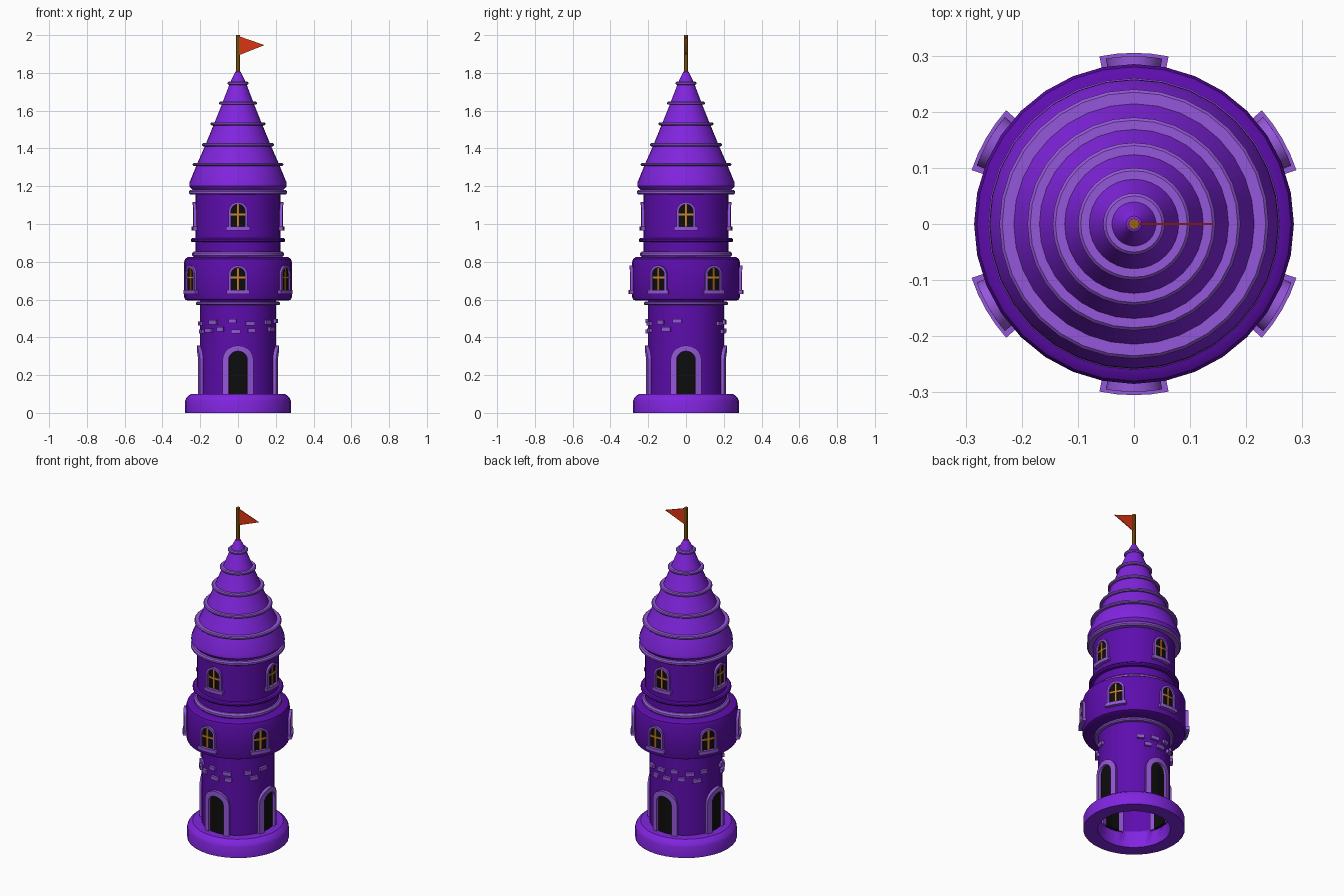
import bpy, bmesh, math
from math import sin, cos, pi, radians

if "Cube" in bpy.data.objects:
    bpy.data.objects.remove(bpy.data.objects["Cube"], do_unlink=True)


def material(name, rgb):
    m = bpy.data.materials.new(name)
    m.use_nodes = True
    m.diffuse_color = (*rgb, 1)
    m.node_tree.nodes["Principled BSDF"].inputs["Base Color"].default_value = (*rgb, 1)
    return m


WALL = material("deep purple", (0.11, 0.004, 0.42))
ROOF = material("bright purple", (0.22, 0.018, 0.74))
TRIM = material("pale purple", (0.30, 0.095, 0.70))
DARK = material("black", (0.004, 0.004, 0.004))
BAR = material("orange", (0.62, 0.23, 0.02))
WOOD = material("brown", (0.32, 0.13, 0.008))
CLOTH = material("red", (0.70, 0.035, 0.006))


def finish(name, bm, mat, angle=35):
    bmesh.ops.remove_doubles(bm, verts=bm.verts, dist=0.00001)
    bmesh.ops.recalc_face_normals(bm, faces=bm.faces)
    me = bpy.data.meshes.new(name)
    bm.to_mesh(me)
    bm.free()
    me.materials.append(mat)
    ob = bpy.data.objects.new(name, me)
    bpy.context.collection.objects.link(ob)
    bpy.ops.object.select_all(action="DESELECT")
    ob.select_set(True)
    bpy.context.view_layer.objects.active = ob
    bpy.ops.object.shade_smooth_by_angle(angle=radians(angle))
    return ob


def lathe(name, profile, mat, closed=False, segs=32):
    """Spin a (radius, height) profile around the tower axis."""
    bm = bmesh.new()
    rings = [[bm.verts.new((r * cos(2 * pi * i / segs), r * sin(2 * pi * i / segs), z))
              for i in range(segs)] for r, z in profile]
    pairs = list(zip(rings, rings[1:])) + ([(rings[-1], rings[0])] if closed else [])
    for a, b in pairs:
        for i in range(segs):
            j = (i + 1) % segs
            bm.faces.new((a[i], a[j], b[j], b[i]))
    return finish(name, bm, mat)


def ring(name, r, z, h, mat=TRIM, depth=0.05):
    """Moulding with a rounded outer edge."""
    c = h * 0.3
    lathe(name, [(r - depth, z - h / 2), (r - c, z - h / 2), (r, z - h / 2 + c),
                 (r, z + h / 2 - c), (r - c, z + h / 2), (r - depth, z + h / 2)], mat, True)


def band(bm, A, B, R, angle, front, back):
    """Solid strip between two (u, z) paths, wrapped on a cylinder of radius R."""
    def place(p, d):
        t = angle + p[0] / R
        return bm.verts.new(((R + d) * cos(t), (R + d) * sin(t), p[1]))
    rows = [[place(a, front), place(b, front), place(b, back), place(a, back)]
            for a, b in zip(A, B)]
    for p, q in zip(rows, rows[1:]):
        for k in range(4):
            bm.faces.new((p[k], p[(k + 1) % 4], q[(k + 1) % 4], q[k]))
    bm.faces.new(rows[0])
    bm.faces.new(rows[-1])


def block(bm, u0, u1, z0, z1, R, angle, front, back=-0.01, cols=4):
    us = [u0 + (u1 - u0) * i / cols for i in range(cols + 1)]
    band(bm, [(u, z0) for u in us], [(u, z1) for u in us], R, angle, front, back)


def arch(half, z0, spring, steps=10):
    """Round-topped opening path from lower right to lower left."""
    curve = [(half * cos(pi * i / steps), spring + half * sin(pi * i / steps))
             for i in range(steps + 1)]
    return [(half, z0)] + curve + [(-half, z0)]


def opening(part, R, angle, z0, spring, half, rim, depth, back):
    inner, outer = arch(half, z0, spring), arch(half + rim, z0, spring)
    bm = bmesh.new()
    band(bm, inner, outer, R, angle, depth, -0.01)
    finish(part + "_frame", bm, TRIM)
    # panel in two halves so that it follows the wall
    bm = bmesh.new()
    n = len(inner) // 2 + 1
    for path in (inner[:n], inner[-n:]):
        band(bm, path, [(0, z) for _, z in path], R, angle, 0.004, back)
    finish(part + "_panel", bm, DARK)


def window(part, R, angle, z):
    opening(part, R, angle, z, z + 0.085, 0.036, 0.012, 0.014, -0.01)
    bm = bmesh.new()
    block(bm, -0.058, 0.058, z - 0.018, z + 0.003, R, angle, 0.02)
    finish(part + "_sill", bm, TRIM)
    bm = bmesh.new()
    block(bm, -0.005, 0.005, z, z + 0.119, R, angle, 0.009, cols=1)
    block(bm, -0.036, 0.036, z + 0.063, z + 0.073, R, angle, 0.009)
    finish(part + "_bars", bm, BAR)


# Base, hollow underneath
lathe("base", [(0.2, 0), (0.28, 0), (0.28, 0.065), (0.272, 0.082), (0.25, 0.1), (0.2, 0.1)],
      ROOF, True)

# Walls
lathe("lower_shaft", [(0.2, 0), (0.2, 0.6)], WALL)
lathe("balcony_drum", [(0.19, 0.595), (0.268, 0.595), (0.28, 0.6), (0.285, 0.612),
                       (0.285, 0.8), (0.28, 0.815), (0.265, 0.825), (0.2, 0.825)], WALL)
lathe("upper_shaft", [(0.226, 0.82), (0.226, 1.19)], WALL)

# Mouldings
ring("shaft_collar", 0.222, 0.58, 0.02)
ring("drum_collar", 0.243, 0.84, 0.03)
ring("upper_band", 0.25, 0.915, 0.02, WALL)
ring("eave_collar", 0.26, 1.167, 0.024)

# Roof with stepped rings
lathe("roof", [(0.2, 1.18), (0.24, 1.18), (0.258, 1.2), (0.257, 1.22), (0.218, 1.315),
               (0.172, 1.42), (0.127, 1.53), (0.083, 1.64), (0.043, 1.745),
               (0.03, 1.775), (0.014, 1.805), (0.0, 1.812)], ROOF)
for i, (r, z) in enumerate([(0.24, 1.315), (0.19, 1.42), (0.145, 1.53),
                            (0.1, 1.64), (0.055, 1.745)]):
    ring(f"roof_ring_{i + 1}", r, z, 0.017, depth=0.035)

# Doors and windows
for i in range(4):
    a = -pi / 2 + i * pi / 2
    opening(f"door_{i + 1}", 0.2, a, 0.09, 0.28, 0.047, 0.03, 0.018, -0.015)
    window(f"upper_window_{i + 1}", 0.226, a, 0.983)
for i in range(6):
    window(f"drum_window_{i + 1}", 0.285, -pi / 2 + i * pi / 3, 0.648)

# Raised bricks, front and back groups in two staggered rows
bricks = [(0.48, (-165, -130, -98, -72, -40, -13, 60, 84, 107, 131, 153)),
          (0.437, (-160, -139, -117, -93, -70, -30, 72, 95, 118, 142))]
bm = bmesh.new()
for z, angles in bricks:
    for i, deg in enumerate(angles):
        w = 0.019 + 0.005 * (i % 2)
        dz = 0.006 * (i % 3 - 1)
        block(bm, -w, w, z + dz - 0.011, z + dz + 0.011, 0.2, radians(deg), 0.014, cols=2)
finish("wall_bricks", bm, TRIM)

# Flagpole and pennant
lathe("flagpole", [(0, 1.79), (0.01, 1.79), (0.01, 2.0), (0, 2.0)], WOOD, segs=8)
bm = bmesh.new()
corners = [(0.008, 1.993), (0.14, 1.947), (0.008, 1.895)]
sides = [[bm.verts.new((x, y, z)) for x, z in corners] for y in (-0.002, 0.002)]
for s in sides:
    bm.faces.new(s)
for k in range(3):
    j = (k + 1) % 3
    bm.faces.new((sides[0][k], sides[0][j], sides[1][j], sides[1][k]))
finish("pennant", bm, CLOTH)
